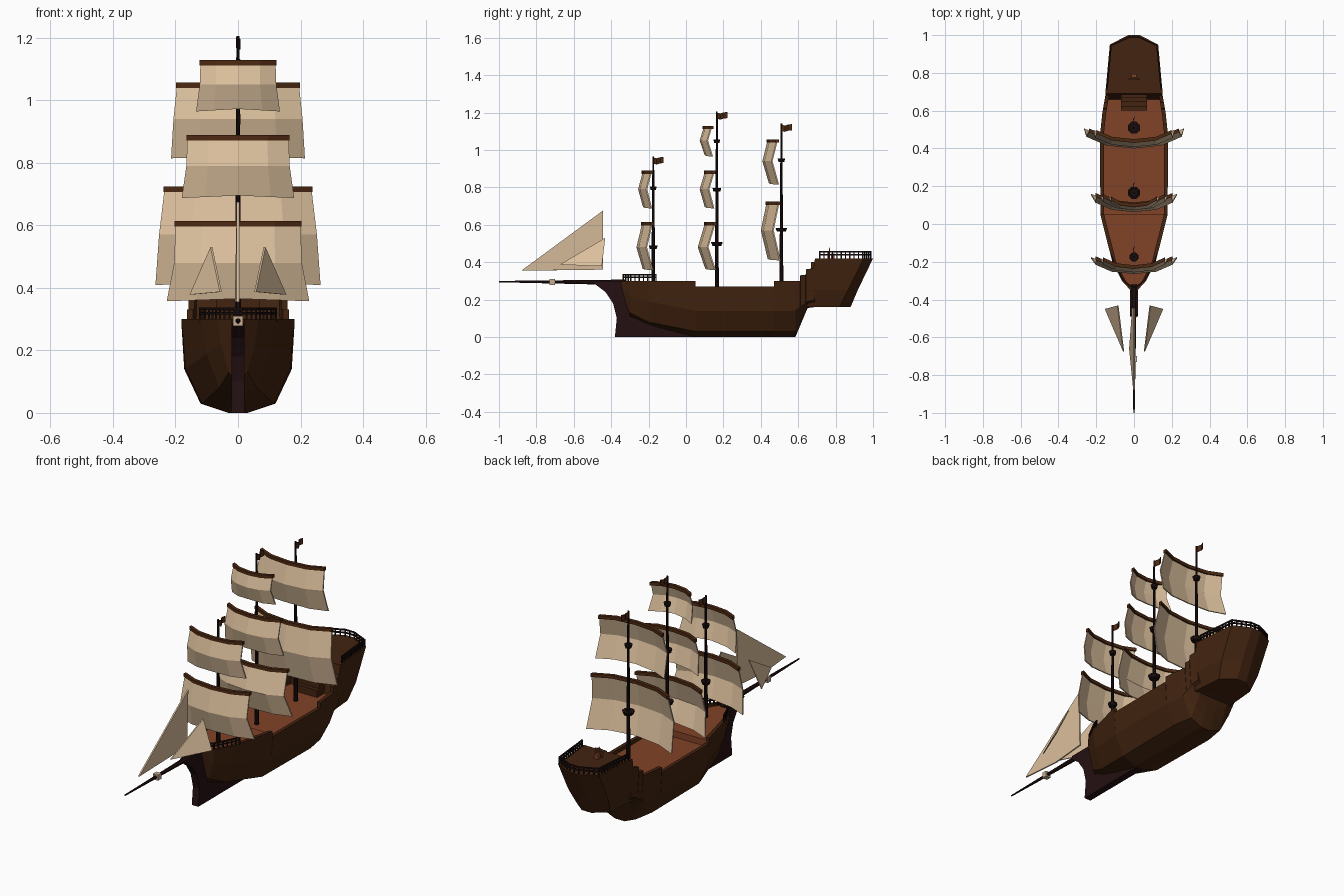
import bpy, bmesh, math
from mathutils import Vector

if "Cube" in bpy.data.objects:
    bpy.data.objects.remove(bpy.data.objects["Cube"])


def material(name, rgb):
    m = bpy.data.materials.new(name)
    m.diffuse_color = (*rgb, 1)
    m.use_nodes = True
    m.node_tree.nodes["Principled BSDF"].inputs["Base Color"].default_value = m.diffuse_color
    return m


HULL = material("hull_brown", (0.054, 0.017, 0.005))
DECK = material("deck_red_brown", (0.22, 0.055, 0.02))
KEEL = material("dark_maroon", (0.018, 0.005, 0.006))
SPAR = material("spar_black", (0.010, 0.004, 0.004))
YARD = material("yard_brown", (0.075, 0.022, 0.006))
SAIL = material("sail_canvas", (0.72, 0.53, 0.34))
BAND = material("rope_band", (0.60, 0.42, 0.28))


def finish(name, bm, mats):
    bmesh.ops.recalc_face_normals(bm, faces=bm.faces[:])
    me = bpy.data.meshes.new(name)
    bm.to_mesh(me)
    bm.free()
    for m in mats:
        me.materials.append(m)
    ob = bpy.data.objects.new(name, me)
    bpy.context.collection.objects.link(ob)
    return ob


def add_loft(bm, rings, second=()):
    """Skin closed rings and cap both ends; ring segments in `second` use slot 1."""
    rows = [[bm.verts.new(p) for p in r] for r in rings]
    n = len(rows[0])
    for a, b in zip(rows, rows[1:]):
        for j in range(n):
            f = bm.faces.new((a[j], a[(j + 1) % n], b[(j + 1) % n], b[j]))
            f.material_index = 1 if j in second else 0
    bm.faces.new(rows[0])
    bm.faces.new(rows[-1])


def loft(name, rings, mats, second=()):
    bm = bmesh.new()
    add_loft(bm, rings, second)
    return finish(name, bm, mats)


def tube(bm, p, q, r1, r2, n):
    """Tapered prism from p to q."""
    p, q = Vector(p), Vector(q)
    rot = (q - p).to_track_quat('Z', 'Y')
    rings = []
    for c, r in ((p, r1), (q, r2)):
        rings.append([c + rot @ Vector((r * math.cos((k + .5) * math.tau / n),
                                        r * math.sin((k + .5) * math.tau / n), 0)) for k in range(n)])
    add_loft(bm, rings)


def rod(name, p, q, r1, r2, n, mat):
    bm = bmesh.new()
    tube(bm, p, q, r1, r2, n)
    return finish(name, bm, [mat])


def box(bm, x, y, z):
    add_loft(bm, [[(x[0], y[0], h), (x[1], y[0], h), (x[1], y[1], h), (x[0], y[1], h)] for h in z])


# Hull: cross-section keys (y, keel half width, keel z, chine w, z, side w, z, top w)
keys = [(-.355, .005, .25, .008, .26, .012, .28, .015),
        (-.30, .01, .11, .03, .13, .055, .22, .065),
        (-.20, .015, .065, .06, .08, .10, .19, .115),
        (.05, .03, 0, .115, .03, .168, .14, .178),
        (.47, .03, 0, .12, .03, .172, .14, .180),
        (.585, .03, 0, .10, .03, .158, .14, .168),
        (.65, .03, .155, .09, .158, .145, .19, .157),
        (.69, .03, .16, .09, .163, .14, .20, .150)]
# Gunwale and deck heights (y, gunwale z, deck z)
steps = [(-.355, .30, .285), (.05, .30, .285), (.051, .27, .25), (.47, .27, .25), (.471, .30, .25),
         (.61, .30, .25), (.611, .33, .25), (.64, .33, .25), (.641, .36, .25), (.69, .37, .25)]


def sample(table, y):
    for a, b in zip(table, table[1:]):
        if a[0] <= y <= b[0]:
            t = (y - a[0]) / (b[0] - a[0])
            return [u + (v - u) * t for u, v in zip(a, b)][1:]


rings = []
for y in sorted({k[0] for k in keys} | {s[0] for s in steps}):
    w0, z0, w1, z1, w2, z2, w3 = sample(keys, y)
    zt, zd = sample(steps, y)
    wi = max(w3 - .02, .003)
    half = [(0, z0), (w0, z0), (w1, z1), (w2, z2), (w3, zt), (wi, zt), (wi, zd), (0, zd)]
    full = half + [(-w, z) for w, z in half[-2:0:-1]]
    rings.append([(w, y, z) for w, z in full])
loft("hull", rings, [HULL, DECK], second=(6, 7))

# Stem and keel plate at the bow
prof = [(-.38, 0), (-.37, .10), (-.39, .18), (-.43, .24), (-.49, .285), (-.48, .30), (-.33, .30),
        (-.30, .11), (-.05, .035), (.05, 0)]
loft("stem", [[(x, y, z) for y, z in prof] for x in (-.02, .02)], [KEEL])


# Stern castle, lofted upwards
def mirrored(half, z):
    return [(w, y, z) for w, y in half] + [(-w, y, z) for w, y in reversed(half)]


poop_edge = [(.152, .69), (.128, .95), (.03, 1.0)]
loft("stern_castle", [mirrored([(.12, .64), (.105, .82), (.03, .88)], .16),
                      mirrored([(.148, .66), (.125, .865), (.03, .918)], .25),
                      mirrored(poop_edge, .42)], [HULL])

# Stairs up to the poop deck
bm = bmesh.new()
for i in range(4):
    box(bm, (-.07, .07), (.60 + .0225 * i, .695), (.24, .29 + .037 * i))
finish("stairs", bm, [HULL])


# Railings along a path
def railing(name, path, z0, z1):
    bm = bmesh.new()
    for a, b in zip(path, path[1:]):
        a, b = Vector(a), Vector(b)
        for z in ((z0 + z1) / 2, z1 - .004):
            tube(bm, (*a, z), (*b, z), .005, .005, 4)
        n = max(1, round((b - a).length / .024))
        for i in range(n + 1):
            p = a.lerp(b, i / n)
            tube(bm, (*p, z0 - .01), (*p, z1), .0045, .0045, 4)
    finish(name, bm, [SPAR])


half = [(.143, .715), (.121, .945), (.028, .988)]
railing("poop_railing", half + [(-w, y) for w, y in reversed(half)], .42, .46)
half = [(.122, -.16), (.105, -.205), (.058, -.295), (.012, -.335)]
railing("bow_railing", half + [(-w, y) for w, y in reversed(half)], .30, .337)

# Steering wheel on the poop deck
bm = bmesh.new()
box(bm, (-.012, .012), (.775, .795), (.41, .445))
for k in range(8):
    a, b = k * math.tau / 8, (k + 1) * math.tau / 8
    pa = (.024 * math.cos(a), .768, .447 + .024 * math.sin(a))
    pb = (.024 * math.cos(b), .768, .447 + .024 * math.sin(b))
    tube(bm, pa, pb, .004, .004, 4)
    tube(bm, (0, .768, .447), (1.35 * pa[0], .768, .447 + 1.35 * (pa[2] - .447)), .002, .002, 4)
finish("steering_wheel", bm, [DECK])

# Bowsprit with its band
rod("bowsprit", (0, -.32, .292), (0, -1, .296), .016, .004, 8, KEEL)
rod("bowsprit_band", (0, -.73, .294), (0, -.70, .294), .022, .022, 4, BAND)

# Masts with platforms and flags
masts = {"fore": (-.175, .96, [(.48, .026), (.795, .02)]),
         "main": (.165, 1.20, [(.497, .034), (.787, .026), (1.047, .02)]),
         "mizzen": (.51, 1.135, [(.573, .034), (.945, .022)])}
for label, (y, top, tops) in masts.items():
    rod(label + "_mast", (0, y, .22), (0, y, top + .005), .012, .005, 8, SPAR)
    for i, (z, r) in enumerate(tops):
        rod(f"{label}_platform_{i}", (0, y, z - .01), (0, y, z + .01), r * .75, r, 8, SPAR)
    wave = [(0, 0, 0), (.018, .006, -.005), (.038, -.005, .001), (.056, .003, .003)]
    loft(label + "_flag", [[(x + s, y + d, top + h + z) for s, h in
                            ((-.002, -.033), (.002, -.033), (.002, 0), (-.002, 0))]
                           for d, x, z in wave], [YARD])

# Square sails: (top z, mid z, bottom z), (front y of each row), top and bottom half widths, sweep
sails = {"fore_lower": ((.605, .48, .365), (-.235, -.265, -.232), .20, .228, .05),
         "fore_upper": ((.88, .79, .695), (-.232, -.256, -.23), .162, .18, .042),
         "main_lower": ((.605, .48, .365), (.10, .063, .103), .20, .228, .05),
         "main_middle": ((.88, .79, .695), (.10, .073, .10), .162, .18, .045),
         "main_upper": ((1.12, 1.05, .972), (.094, .073, .10), .12, .134, .038),
         "mizzen_lower": ((.715, .57, .417), (.43, .40, .437), .235, .264, .062),
         "mizzen_upper": ((1.048, .94, .822), (.435, .408, .443), .195, .214, .048)}
for label, (zs, ys, wt, wb, sweep) in sails.items():
    cloth, yard = [], []
    for f in (-1, -.58, 0, .58, 1):
        d = sweep * (1 if abs(f) == 1 else .25 if f else 0)
        ws = (wt, wt * .4 + wb * .6 if "mizzen" in label else wt * 1.02, wb)
        drop = (0, 0, -.008 * abs(f))
        pts = [(f * w, y + d, z + e) for w, y, z, e in zip(ws, ys, zs, drop)]
        cloth.append(pts + [(x, y + .007, z) for x, y, z in reversed(pts)])
        y = ys[0] + d
        yard.append([(f * (wt + .003), y + a, zs[0] + b) for a, b in
                     ((-.005, -.009), (.014, -.009), (.014, .009), (-.005, .009))])
    loft(label + "_sail", cloth, [SAIL])
    loft(label + "_yard", yard, [YARD])

# Triangular head sails


def jib(name, tri, thick):
    loft(name, [[(x + s, y, z) for x, y, z in tri] for s in (-thick, thick)], [SAIL])


jib("centre_jib", [(0, -.88, .355), (-.022, -.66, .357), (-.006, -.445, .36), (0, -.445, .675)], .004)
for s, side in ((-1, "left"), (1, "right")):
    jib(side + "_jib", [(s * .055, -.675, .387), (s * .085, -.432, .53), (s * .152, -.45, .378)], .003)
